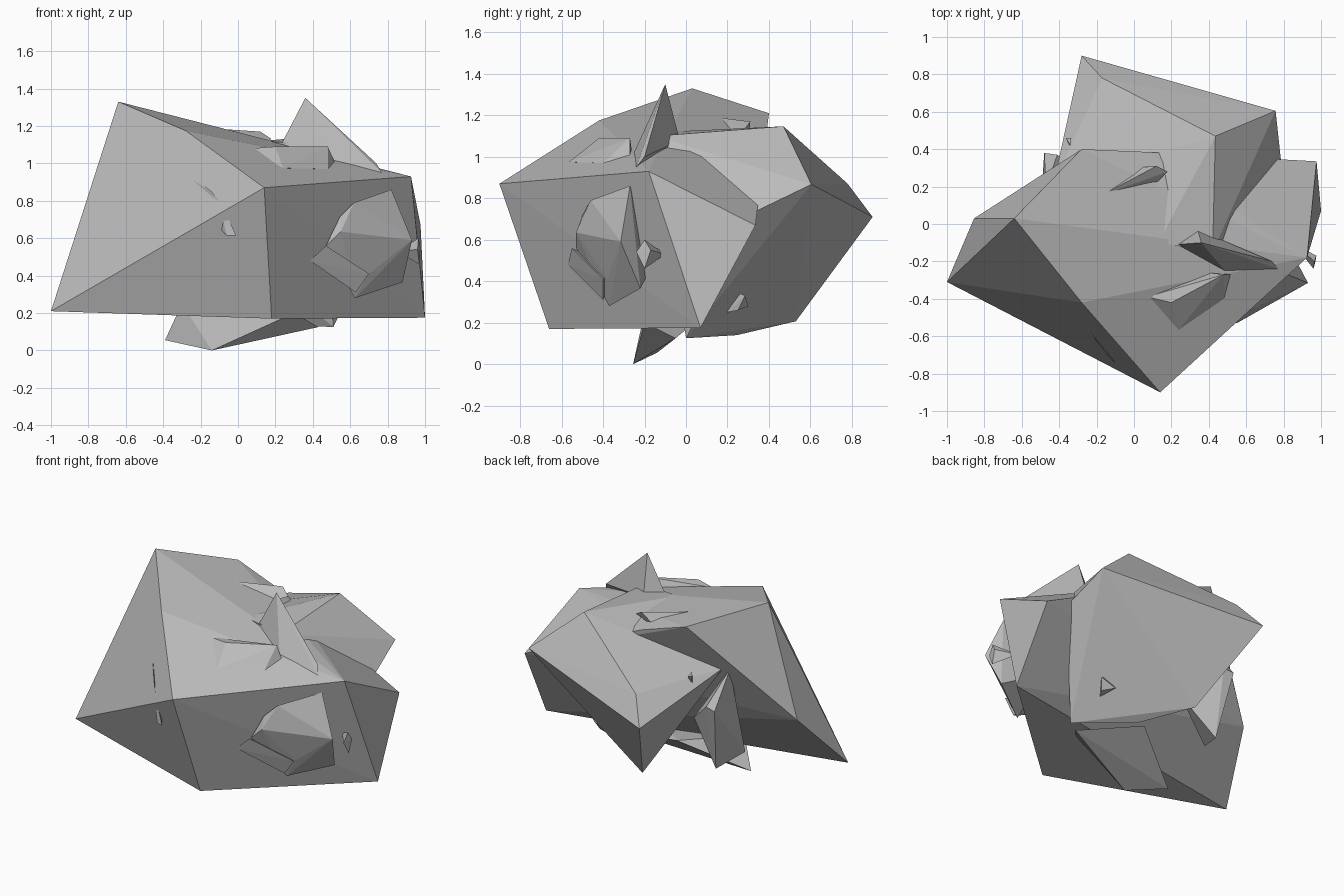
import bpy, bmesh

stone = bpy.data.materials.new("grey stone")
stone.diffuse_color = (0.5, 0.5, 0.5, 1.0)


def chunk(name, points):
    """Faceted rock piece: convex hull around a few corner points."""
    bm = bmesh.new()
    for p in points:
        bm.verts.new(p)
    res = bmesh.ops.convex_hull(bm, input=bm.verts[:])
    loose = {g for g in res["geom_interior"] + res["geom_unused"]
             if isinstance(g, bmesh.types.BMVert)}
    bmesh.ops.delete(bm, geom=list(loose), context='VERTS')
    bmesh.ops.recalc_face_normals(bm, faces=bm.faces[:])
    mesh = bpy.data.meshes.new(name)
    bm.to_mesh(mesh)
    bm.free()
    mesh.materials.append(stone)
    obj = bpy.data.objects.new(name, mesh)
    bpy.context.collection.objects.link(obj)
    return obj


# large front boulder
chunk("front_boulder", [
    (-.64, .03, 1.33), (-1, -.31, .21), (.14, -.9, .87), (.925, -.18, .93),
    (.18, -.66, .17), (1, .07, .175), (.976, .335, .67), (-.28, .4, 1.21),
    (.07, .385, 1.09), (-.855, .03, .59), (-.28, -.42, 1.175)])

# large rear boulder
chunk("rear_boulder", [
    (-.28, .9, .71), (-.17, .78, .87), (.435, .47, 1.147), (.757, .605, .867),
    (-.045, .53, .207), (.18, .245, .14), (.51, 0, .125), (.79, .3, .72),
    (.42, -.15, 1.1), (.13, -.1, 1.12), (-.43, .22, .9)])

# rock on the front right face
chunk("side_rock", [
    (.82, -.27, .86), (.93, -.315, .59), (.88, -.22, .365), (.625, -.37, .28),
    (.55, -.53, .635), (.545, -.5, .715), (.47, -.53, .56), (.62, -.46, .79),
    (.7, -.38, .41), (.6, -.15, .5)])
chunk("side_shard", [
    (.385, -.57, .48), (.47, -.55, .56), (.7, -.4, .41), (.63, -.4, .31),
    (.5, -.35, .45)])
chunk("edge_chip", [
    (.965, -.2, .6), (.975, -.17, .55), (.96, -.24, .54), (.97, -.2, .46),
    (.85, -.1, .53)])

# spike and ledge on the top
chunk("top_spike", [
    (.36, -.1, 1.35), (.34, -.03, 1.08), (.225, -.11, 1.09),
    (.495, -.26, 1.0), (.77, -.24, .95), (.74, -.2, 1.0)])
chunk("top_ledge", [
    (.07, -.39, 1.08), (.24, -.565, .975), (.48, -.4, .97), (.52, -.27, 1.0),
    (.48, -.27, 1.09), (.2, -.42, 1.09), (.3, -.25, .95)])
chunk("top_fin", [
    (-.18, .15, 1.19), (.12, .31, 1.17), (.18, .28, 1.13), (.1, .2, 1.1),
    (0, .3, 1.08)])

# thin sliver along the left front face
chunk("front_sliver", [
    (-.555, -.2, 1.095), (-.46, -.285, 1.095), (-.14, -.7, .85),
    (-.085, -.76, .78), (-.01, -.8, .615), (-.06, -.78, .615),
    (-.09, -.76, .73), (-.53, -.2, 1.06), (-.3, -.4, .9)])

# spike underneath
chunk("base_spike", [
    (-.14, -.255, 0), (-.39, -.14, .055), (-.3, -.2, .25), (.43, -.05, .125),
    (.3, -.2, .2), (0, .1, .25)])

# small column on the back left
chunk("left_column", [
    (-.48, .38, .68), (-.41, .37, .69), (-.42, .28, .24), (-.5, .08, .3),
    (-.47, .2, .9), (-.2, .2, .5)])

# small chips
chunk("rear_chip", [
    (.44, .2, .25), (.5, .285, .33), (.43, .22, .355), (.4, .3, .28),
    (.47, .25, .26), (.35, .2, .4)])
chunk("left_chip", [
    (-.365, .46, .92), (-.335, .46, .91), (-.34, .42, .93), (-.35, .43, .85)])
